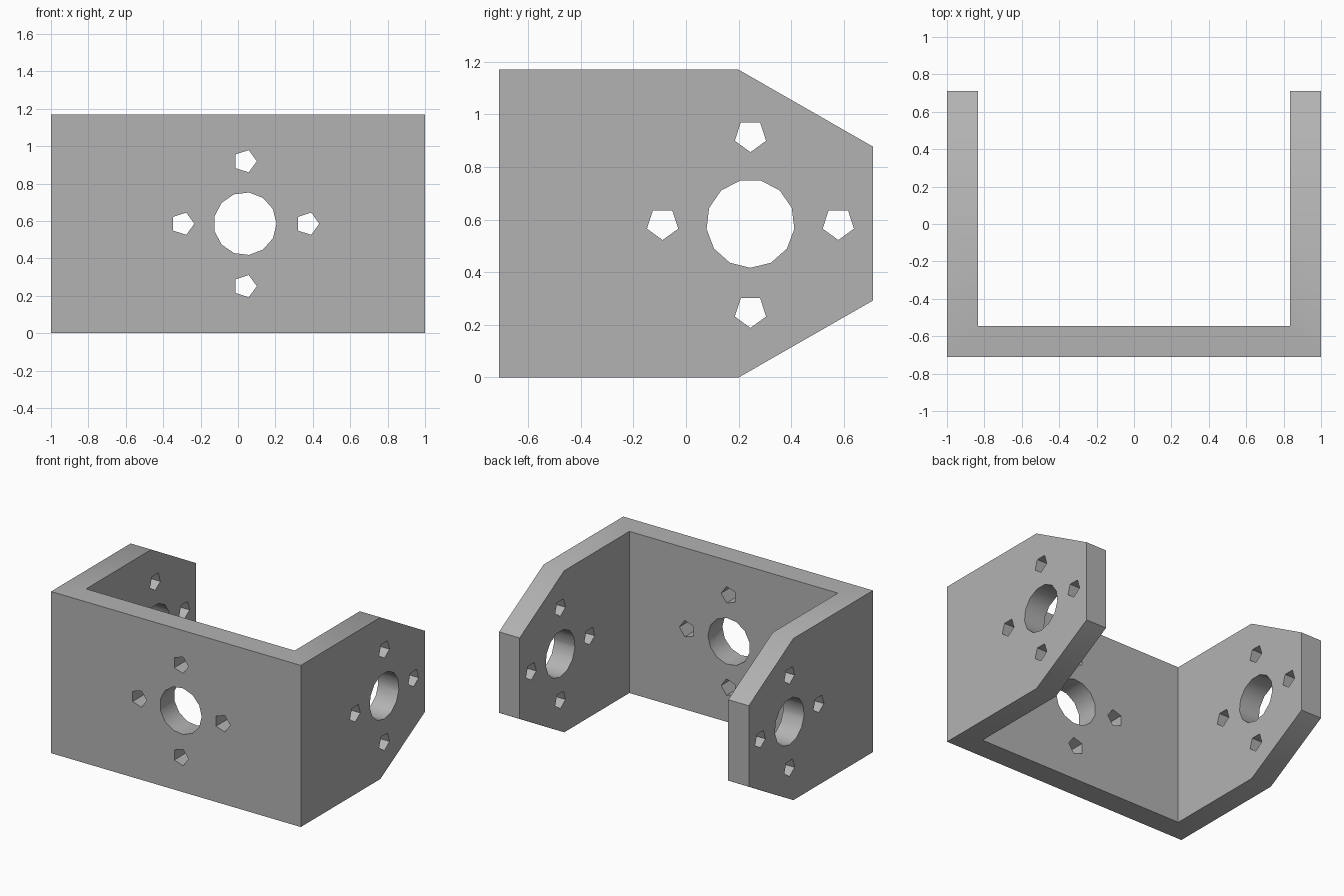
import bpy
import bmesh
from math import pi, radians
from mathutils import Matrix, Vector

cube = bpy.data.objects.get("Cube")
if cube:
    bpy.data.objects.remove(cube, do_unlink=True)

WIDTH, DEPTH, HEIGHT, WALL = 2.0, 1.42, 1.17, 0.165
MID = HEIGHT / 2
BORE_R, BOLT_R, BOLT_OFFSET = 0.168, 0.0625, 0.334
FRONT_X, SIDE_Y = 0.038, 0.245

grey = bpy.data.materials.new("plain grey")
grey.use_nodes = True
colour = (0.45, 0.45, 0.45, 1)
grey.diffuse_color = colour
grey.node_tree.nodes["Principled BSDF"].inputs["Base Color"].default_value = colour


def add_object(name, bm):
    bmesh.ops.recalc_face_normals(bm, faces=bm.faces)
    mesh = bpy.data.meshes.new(name)
    bm.to_mesh(mesh)
    bm.free()
    mesh.materials.append(grey)
    obj = bpy.data.objects.new(name, mesh)
    bpy.context.collection.objects.link(obj)
    return obj


def add_hole_pattern(bm, frame):
    """Central bore with four bolt holes, drilled along the frame's z axis."""
    d = BOLT_OFFSET
    holes = [(0, 0, BORE_R, 13)]
    holes += [(x, y, BOLT_R, 5) for x, y in ((d, 0), (-d, 0), (0, d), (0, -d))]
    for x, y, r, sides in holes:
        # spin each polygon so that one corner points along the frame's x axis
        ring = [frame @ (Vector((x, y, 0)) + Matrix.Rotation(2 * pi * i / sides, 3, "Z")
                         @ Vector((r, 0, 0))) for i in range(sides)]
        axis = frame.to_3x3() @ Vector((0, 0, 1))
        face = bm.faces.new([bm.verts.new(p) for p in ring])
        top = bmesh.ops.extrude_face_region(bm, geom=[face])["geom"]
        verts = [v for v in top if isinstance(v, bmesh.types.BMVert)]
        length = 0.5 if abs(axis.y) > 0.5 else 2 * WIDTH
        bmesh.ops.translate(bm, verts=verts, vec=axis * length)


def cut(obj, cutter):
    """Subtract the cutter, bake the result and drop the cutter."""
    mod = obj.modifiers.new("cut", "BOOLEAN")
    mod.operation, mod.solver, mod.object = "DIFFERENCE", "EXACT", cutter
    bpy.context.view_layer.update()
    graph = bpy.context.evaluated_depsgraph_get()
    result = bpy.data.meshes.new_from_object(obj.evaluated_get(graph))
    obj.modifiers.clear()
    obj.data = result
    bpy.data.objects.remove(cutter, do_unlink=True)


# Solid block from the side profile with clipped rear corners
y = DEPTH / 2
profile = [(-y, 0), (0.2, 0), (y, 0.292), (y, HEIGHT - 0.292), (0.2, HEIGHT), (-y, HEIGHT)]
bm = bmesh.new()
face = bm.faces.new([bm.verts.new((-WIDTH / 2, py, pz)) for py, pz in profile])
ext = bmesh.ops.extrude_face_region(bm, geom=[face])["geom"]
bmesh.ops.translate(bm, vec=(WIDTH, 0, 0),
                    verts=[v for v in ext if isinstance(v, bmesh.types.BMVert)])
bracket = add_object("u_bracket", bm)

# Hollow out the channel between the two side plates
bm = bmesh.new()
bmesh.ops.create_cube(bm, size=1, matrix=Matrix.Translation((0, WALL, MID))
                      @ Matrix.Diagonal((WIDTH - 2 * WALL, DEPTH, 2 * HEIGHT, 1)))
cut(bracket, add_object("channel_cutter", bm))

# Holes through the front plate, corners pointing along +x
bm = bmesh.new()
add_hole_pattern(bm, Matrix.Translation((FRONT_X, -y - 0.1, MID))
                 @ Matrix.Rotation(-pi / 2, 4, "X"))
cut(bracket, add_object("front_hole_cutter", bm))

# Holes through both side plates, corners pointing down
bm = bmesh.new()
add_hole_pattern(bm, Matrix.Translation((-WIDTH, SIDE_Y, MID))
                 @ Matrix.Rotation(pi / 2, 4, "Y"))
cut(bracket, add_object("side_hole_cutter", bm))

bpy.ops.object.select_all(action="DESELECT")
bracket.select_set(True)
bpy.context.view_layer.objects.active = bracket
bpy.ops.object.shade_smooth_by_angle(angle=radians(30))
